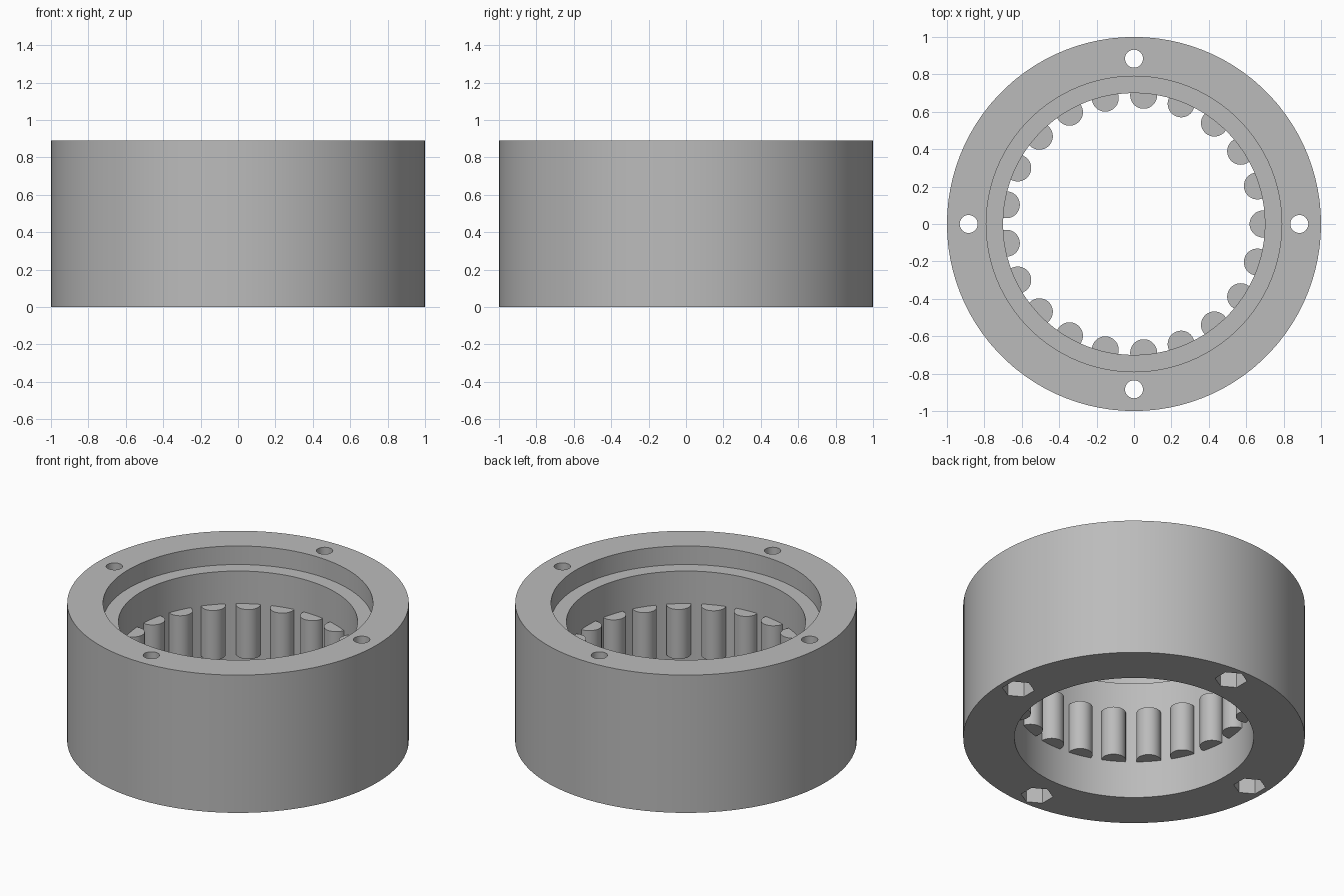
import bpy
import math

cube = bpy.data.objects.get("Cube")
if cube:
    bpy.data.objects.remove(cube, do_unlink=True)

HEIGHT = 0.89
BORE = 0.70
BOLT_CIRCLE = 0.884
PIN_COUNT = 21
PIN_CIRCLE = 0.69

grey = bpy.data.materials.new("plain grey")
grey.use_nodes = True
colour = (0.5, 0.5, 0.5, 1)
grey.diffuse_color = colour
grey.node_tree.nodes["Principled BSDF"].inputs["Base Color"].default_value = colour


def cylinder(name, radius, low, high, sides, x=0, y=0, turn=0):
    """Upright cylinder between two heights."""
    bpy.ops.mesh.primitive_cylinder_add(
        vertices=sides, radius=radius, depth=high - low,
        location=(x, y, (low + high) / 2), rotation=(0, 0, turn))
    obj = bpy.context.object
    obj.name = name
    obj.data.materials.append(grey)
    return obj


def smooth(obj):
    bpy.ops.object.select_all(action="DESELECT")
    obj.select_set(True)
    bpy.context.view_layer.objects.active = obj
    bpy.ops.object.shade_smooth_by_angle(angle=math.radians(30))


# Ring housing
housing = cylinder("ring_housing", 1.0, 0, HEIGHT, 100)

# Main bore and the wider recess at the top
cutters = [
    cylinder("bore_cutter", BORE, -0.1, HEIGHT + 0.1, 100),
    cylinder("recess_cutter", 0.79, 0.77, HEIGHT + 0.1, 100),
]

# Four bolt holes with hexagonal nut pockets underneath
for i in range(4):
    angle = i * math.pi / 2
    x, y = BOLT_CIRCLE * math.cos(angle), BOLT_CIRCLE * math.sin(angle)
    cutters.append(cylinder("bolt_cutter", 0.048, -0.1, HEIGHT + 0.1, 32, x, y))
    cutters.append(cylinder("nut_cutter", 0.095, -0.1, 0.15, 6, x, y))

for cutter in cutters:
    cut = housing.modifiers.new(cutter.name, "BOOLEAN")
    cut.operation = "DIFFERENCE"
    cut.solver = "EXACT"
    cut.object = cutter

# Apply the cuts and discard the cutters
bpy.context.view_layer.update()
graph = bpy.context.evaluated_depsgraph_get()
cut_mesh = bpy.data.meshes.new_from_object(housing.evaluated_get(graph))
housing.modifiers.clear()
housing.data = cut_mesh
for cutter in cutters:
    bpy.data.objects.remove(cutter, do_unlink=True)
smooth(housing)

# Round pins set into the bore wall
for i in range(PIN_COUNT):
    angle = i * math.tau / PIN_COUNT
    pin = cylinder("bore_pin", 0.072, 0.24, 0.56, 40,
                   PIN_CIRCLE * math.cos(angle), PIN_CIRCLE * math.sin(angle), angle)
    smooth(pin)
